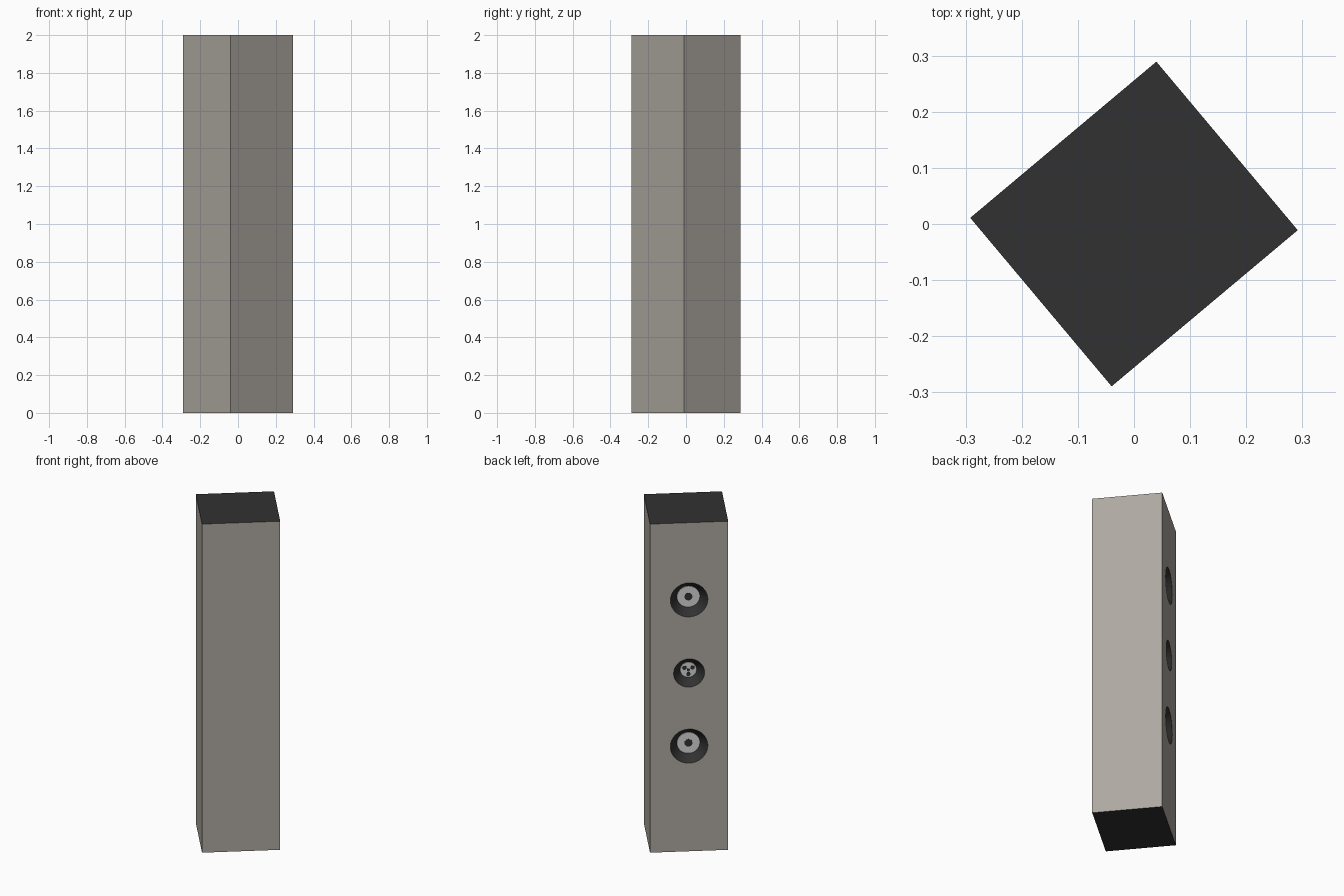
import bpy
import math
from mathutils import Matrix, Vector

cube = bpy.data.objects.get("Cube")
if cube:
    bpy.data.objects.remove(cube, do_unlink=True)

WIDTH, DEPTH, HEIGHT = 0.433, 0.392, 2.0
BACK = DEPTH / 2
RECESS = 0.048
TURN = Matrix.Rotation(math.radians(40), 4, 'Z')      # the cabinet stands turned
FACE_BACK = Matrix.Rotation(math.radians(-90), 4, 'X')  # points an axis out of the back


def material(name, color):
    m = bpy.data.materials.new(name)
    m.use_nodes = True
    m.diffuse_color = (*color, 1)
    m.node_tree.nodes["Principled BSDF"].inputs["Base Color"].default_value = (*color, 1)
    return m


taupe = material("warm grey", (0.42, 0.39, 0.35))
black = material("soft black", (0.031, 0.031, 0.031))
silver = material("light grey", (0.68, 0.68, 0.68))


def cone(name, x, z, y0, y1, r0, r1, mat):
    """Round part between depths y0 and y1, facing out of the back."""
    bpy.ops.mesh.primitive_cone_add(vertices=32, radius1=r0, radius2=r1, depth=y1 - y0)
    ob = bpy.context.object
    ob.name = name
    ob.data.materials.append(mat)
    ob.matrix_world = TURN @ Matrix.Translation((x, (y0 + y1) / 2, z)) @ FACE_BACK
    bpy.ops.object.shade_smooth_by_angle(angle=math.radians(30))
    return ob


# Cabinet
bpy.ops.mesh.primitive_cube_add(size=1)
cabinet = bpy.context.object
cabinet.name = "cabinet"
cabinet.data.transform(Matrix.Diagonal(Vector((WIDTH, DEPTH, HEIGHT, 1))))
cabinet.matrix_world = TURN @ Matrix.Translation((0, 0, HEIGHT / 2))
cabinet.data.materials.append(taupe)
cabinet.data.materials.append(black)

# Sockets: name, height, rim radius, plate radius
SOCKETS = [("upper", 1.53, 0.104, 0.064),
           ("middle", 1.085, 0.086, 0.046),
           ("lower", 0.64, 0.104, 0.064)]
floor = BACK - RECESS

for name, z, rim, plate in SOCKETS:
    # Flared recess cut into the back
    over = 0.01
    flare = (rim - plate) / RECESS
    cutter = cone("recess_cutter", 0, z, floor, BACK + over, plate, rim + flare * over, black)
    cutter.hide_render = True
    bpy.context.view_layer.update()
    bpy.context.view_layer.objects.active = cabinet
    mod = cabinet.modifiers.new("recess", 'BOOLEAN')
    mod.operation = 'DIFFERENCE'
    mod.solver = 'EXACT'
    mod.object = cutter
    bpy.ops.object.modifier_apply(modifier=mod.name)
    bpy.data.objects.remove(cutter, do_unlink=True)

    # Metal plate on the recess floor
    top = floor + 0.005
    cone(name + "_socket_plate", 0, z, floor - 0.002, top, plate * 0.99, plate * 0.99, silver)
    if name == "middle":
        # Three contact holes around a small centre hole
        cone("centre_hole", 0, z, top - 0.002, top + 0.002, 0.009, 0.009, black)
        for i, deg in enumerate((30, 150, 270)):
            a = math.radians(deg)
            cone(f"contact_hole_{i + 1}", 0.026 * math.cos(a), z + 0.026 * math.sin(a),
                 top - 0.002, top + 0.002, 0.012, 0.012, black)
    else:
        cone(name + "_socket_hole", 0, z, top - 0.002, top + 0.002, 0.022, 0.022, black)

# Ends and recesses are black, the four walls are grey
for p in cabinet.data.polygons:
    end = abs(p.normal.z) > 0.99 and abs(p.center.z) > 0.99
    inside = abs(p.center.x) < WIDTH / 2 - 0.005 and abs(p.center.y) < BACK - 0.002
    p.material_index = 1 if end or inside else 0

bpy.ops.object.select_all(action='DESELECT')
cabinet.select_set(True)
bpy.context.view_layer.objects.active = cabinet
bpy.ops.object.shade_smooth_by_angle(angle=math.radians(30))
